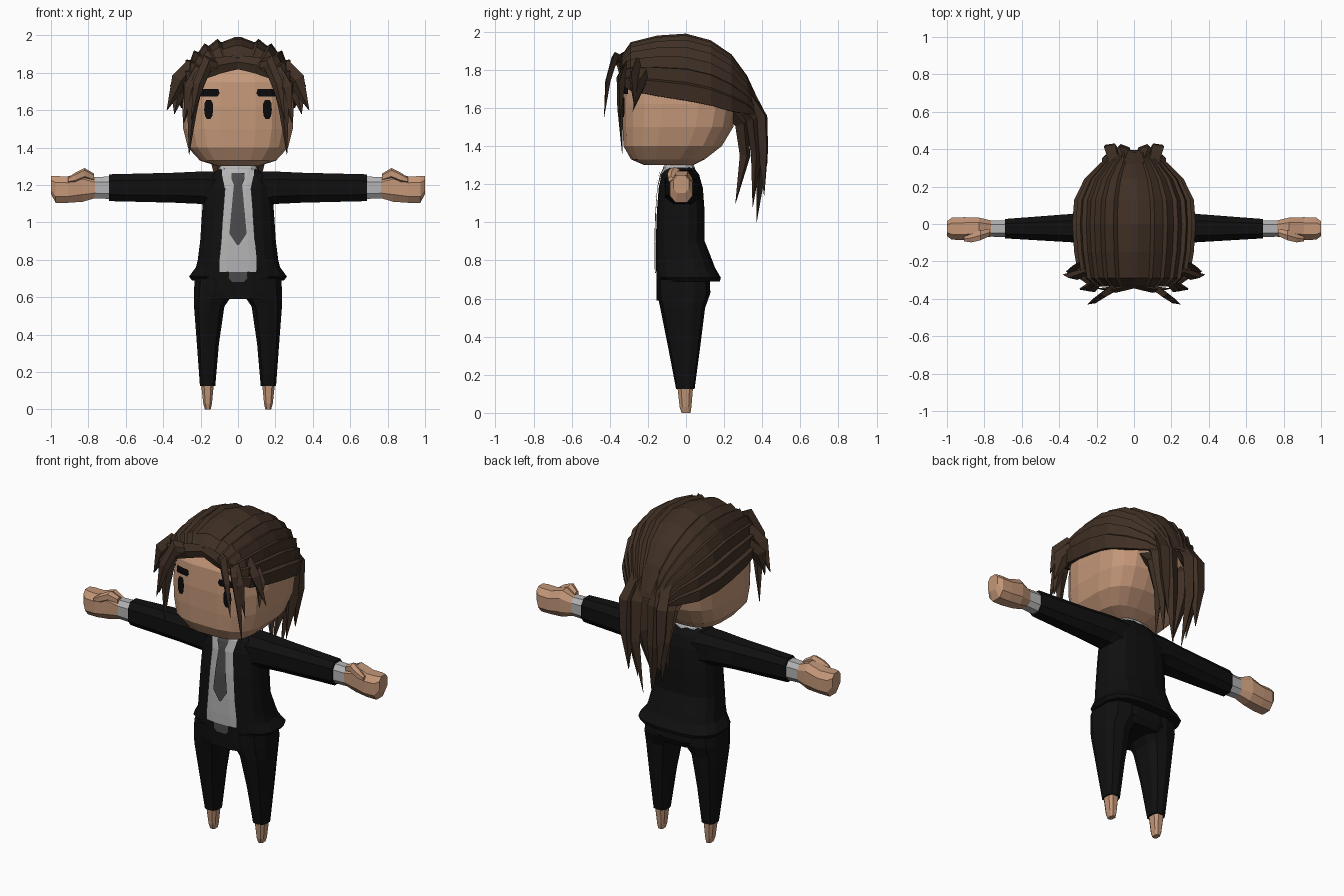
import bpy, bmesh, math
from mathutils import Vector
from mathutils.bvhtree import BVHTree

if "Cube" in bpy.data.objects:
    bpy.data.objects.remove(bpy.data.objects["Cube"])


def material(name, r, g, b):
    m = bpy.data.materials.new(name)
    m.use_nodes = True
    m.diffuse_color = (r, g, b, 1)
    bsdf = next(n for n in m.node_tree.nodes if n.type == 'BSDF_PRINCIPLED')
    bsdf.inputs["Base Color"].default_value = (r, g, b, 1)
    return m


SKIN = material("skin", .55, .31, .19)
HAIR = material("brown_hair", .05, .029, .018)
SUIT = material("black_suit", .005, .005, .005)
SHIRT = material("grey_white_shirt", .46, .46, .47)
TIE = material("dark_grey_tie", .07, .07, .072)
INK = material("black_features", .003, .003, .004)


def add_mesh(name, verts, faces, mat, recalc=True):
    bm = bmesh.new()
    vs = [bm.verts.new(v) for v in verts]
    for f in faces:
        bm.faces.new([vs[i] for i in f])
    if recalc:
        bmesh.ops.recalc_face_normals(bm, faces=bm.faces)
    me = bpy.data.meshes.new(name)
    bm.to_mesh(me)
    bm.free()
    me.materials.append(mat)
    ob = bpy.data.objects.new(name, me)
    bpy.context.collection.objects.link(ob)
    return ob


def loft(name, rings, mat):
    """Skin a list of equal rings and cap both ends."""
    n = len(rings[0])
    verts = [p for r in rings for p in r]
    faces = [(k * n + i, k * n + (i + 1) % n, (k + 1) * n + (i + 1) % n, (k + 1) * n + i)
             for k in range(len(rings) - 1) for i in range(n)]
    faces += [tuple(range(n)), tuple(range(len(verts) - n, len(verts)))]
    return add_mesh(name, verts, faces, mat)


def power(v, e):
    return math.copysign(abs(v) ** e, v)


def oval(n, e):
    """Unit rounded-box outline."""
    angles = [2 * math.pi * (i + .5) / n for i in range(n)]
    return [(power(math.cos(a), e), power(math.sin(a), e)) for a in angles]


def upright(name, rows, mat, n=16, e=.7):
    """Loft along z from rows of (z, x0, x1, front y, back y)."""
    rings = [[((x0 + x1) / 2 + u * (x1 - x0) / 2, (f + b) / 2 + v * (b - f) / 2, z)
              for u, v in oval(n, e)] for z, x0, x1, f, b in rows]
    return loft(name, rings, mat)


def sideways(name, s, rows, mat, n=8, e=.75):
    """Loft along x from rows of (x, y, z, half depth, half height)."""
    rings = [[(s * x, y + u * hy, z + v * hz) for u, v in oval(n, e)]
             for x, y, z, hy, hz in rows]
    return loft(name, rings, mat)


def decal(name, rows, targets, mat, lift=.008, cols=6):
    """Thin painted patch laid on the front; rows of (z, x0, x1), top first."""
    trees = []
    for ob in targets:
        me = ob.data
        trees.append(BVHTree.FromPolygons([v.co for v in me.vertices],
                                          [p.vertices[:] for p in me.polygons]))
    verts = []
    for z, x0, x1 in rows:
        for c in range(cols):
            x = x0 + (x1 - x0) * c / (cols - 1)
            hits = [t.ray_cast(Vector((x, -2, z)), Vector((0, 1, 0)))[0] for t in trees]
            y = min((h.y for h in hits if h), default=-.12)
            verts.append((x, y - lift, z))
    faces = [((r + 1) * cols + c, (r + 1) * cols + c + 1, r * cols + c + 1, r * cols + c)
             for r in range(len(rows) - 1) for c in range(cols - 1)]
    return add_mesh(name, verts, faces, mat, recalc=False)


def strand(name, s, points, width, thick, across):
    """Pointed lock of hair with a diamond section."""
    pts = [Vector((s * x, y, z)) for x, y, z in points]
    side = Vector((s * across[0], across[1], across[2])).normalized()
    rings = []
    for i, p in enumerate(pts):
        tangent = (pts[min(i + 1, len(pts) - 1)] - pts[max(i - 1, 0)]).normalized()
        a = (side - tangent * side.dot(tangent)).normalized()
        nrm = tangent.cross(a)
        k = (.75, 1, .8, .03)[i] if len(pts) == 4 else (.8, 1, .03)[i]
        rings.append([p + a * width * k, p + nrm * thick * k,
                      p - a * width * k, p - nrm * thick * k])
    return loft(name, rings, HAIR)


# Head
head = upright("head", [(z, -w, w, f, b) for z, w, f, b in (
    (1.30, .11, -.22, .04), (1.33, .205, -.29, .10), (1.40, .27, -.33, .19),
    (1.50, .295, -.335, .25), (1.62, .30, -.335, .275), (1.75, .285, -.325, .25),
    (1.88, .21, -.25, .15))], SKIN, n=20, e=.62)

# Jacket and hips
jacket = upright("jacket", [(z, -w, w, f, b) for z, w, f, b in (
    (.69, .25, -.14, .18), (.71, .265, -.155, .185), (.76, .228, -.16, .155),
    (.80, .218, -.16, .14), (.90, .205, -.16, .10), (1.05, .195, -.155, .10),
    (1.18, .185, -.145, .09), (1.25, .15, -.13, .07), (1.29, .10, -.11, .04))], SUIT)
hips = upright("hips", [(z, -w, w, -.157, b) for z, w, b in (
    (.59, .19, .11), (.63, .238, .13), (.76, .225, .12))], SUIT)

# Shirt collar
upright("collar", [(z, -w, w, f, b) for z, w, f, b in (
    (1.24, .125, -.125, .06), (1.29, .105, -.12, .045), (1.315, .085, -.10, .03))], SHIRT, n=10)

# Shirt front, tie and buckle
shirt = decal("shirt_front", [(z, -w, w) for z, w in (
    (1.285, .085), (1.25, .085), (1.18, .07), (1.05, .08), (.90, .09),
    (.80, .10), (.735, .10))], [jacket, hips], SHIRT)
decal("tie", [(z, -w, w) for z, w in (
    (1.265, .034), (1.235, .036), (1.20, .022), (1.05, .036), (.94, .046), (.88, .006))],
    [jacket, shirt], TIE)
decal("belt_buckle", [(z, -w, w) for z, w in (
    (.735, .05), (.70, .05), (.68, .03))], [jacket, hips], TIE)

for s, tag in ((1, "left"), (-1, "right")):
    # Trouser leg and foot
    upright(tag + "_trouser_leg", [(z, *sorted((s * a, s * b)), f, k) for z, a, b, f, k in (
        (.70, .01, .235, -.155, .125), (.62, .02, .24, -.15, .125),
        (.55, .07, .238, -.135, .10), (.35, .10, .222, -.095, .075),
        (.125, .12, .205, -.052, .045))], SUIT, n=10)
    upright(tag + "_foot", [(z, *sorted((s * a, s * b)), f, k) for z, a, b, f, k in (
        (.14, .127, .2, -.048, .04), (.03, .138, .187, -.035, .03),
        (0, .145, .178, -.025, .025))], SKIN, n=8)

    # Sleeve, cuff, hand and thumb
    sideways(tag + "_sleeve", s, (
        (.08, -.02, 1.17, .10, .11), (.20, -.02, 1.185, .095, .092),
        (.34, -.022, 1.185, .08, .085), (.69, -.025, 1.185, .055, .076)), SUIT)
    sideways(tag + "_shirt_cuff", s, (
        (.67, -.025, 1.185, .048, .064), (.78, -.025, 1.185, .045, .06)), SHIRT)
    sideways(tag + "_hand", s, (
        (.76, -.025, 1.185, .045, .058), (.83, -.02, 1.19, .058, .085),
        (.91, -.025, 1.175, .065, .075), (.975, -.025, 1.175, .062, .076),
        (1.0, -.025, 1.20, .042, .05)), SKIN)
    sideways(tag + "_thumb", s, (
        (.77, -.045, 1.24, .02, .02), (.82, -.06, 1.262, .03, .028),
        (.87, -.075, 1.24, .026, .026), (.91, -.08, 1.225, .014, .014)), SKIN, n=6)

    # Eye and brow
    decal(tag + "_eye", [(z, s * .157 - w, s * .157 + w) for z, w in (
        (1.655, .012), (1.635, .022), (1.60, .024), (1.57, .02), (1.552, .01))], [head], INK)
    brow = [(1.712, .105, .195), (1.69, .098, .20), (1.672, .11, .20)]
    decal(tag + "_brow", [(z, *sorted((s * a, s * b))) for z, a, b in brow], [head], INK)

    # Locks framing the face: (path, width, thickness)
    fringe = (
        (((.06, -.31, 1.83), (.16, -.375, 1.86), (.21, -.41, 1.74), (.25, -.43, 1.55)), .04, .018),
        (((.17, -.30, 1.85), (.215, -.345, 1.76), (.245, -.345, 1.60), (.262, -.335, 1.36)), .034, .02),
        (((.20, -.31, 1.82), (.25, -.34, 1.72), (.29, -.345, 1.53)), .042, .02),
        (((.24, -.25, 1.84), (.31, -.275, 1.76), (.38, -.27, 1.60)), .05, .025),
        (((.26, -.20, 1.78), (.32, -.24, 1.71), (.34, -.28, 1.58)), .05, .02))
    for i, (path, w, t) in enumerate(fringe):
        strand(f"{tag}_fringe_lock_{i + 1}", s, path, w, t, (1, -.3, .5))
    strand(tag + "_hairline_lock", s, ((-.02, -.325, 1.86), (.10, -.35, 1.84), (.20, -.345, 1.76)),
           .045, .018, (.3, 0, 1))

    # Ponytail
    tail = (
        ((.04, .30, 1.74), (.07, .385, 1.56), (.065, .40, 1.32), (.03, .37, 1.00)),
        ((.12, .24, 1.70), (.12, .35, 1.54), (.11, .37, 1.35), (.08, .35, 1.08)),
        ((.14, .18, 1.64), (.11, .29, 1.52), (.085, .31, 1.35), (.06, .26, 1.10)),
        ((.09, .29, 1.72), (.115, .395, 1.55), (.115, .405, 1.38), (.10, .41, 1.14)))
    for i, path in enumerate(tail):
        strand(f"{tag}_tail_lock_{i + 1}", s, path, .052, .036, (1, .25 * (i - 1), 0))

# Combed hair cap: ridged arches lofted front to back
stations = ((-.335, .235, 1.71, 1.88), (-.29, .30, 1.68, 1.945), (-.15, .325, 1.65, 1.98),
            (0, .335, 1.625, 1.99), (.13, .325, 1.60, 1.955), (.24, .27, 1.57, 1.88),
            (.32, .19, 1.56, 1.77), (.385, .11, 1.53, 1.63))
half = []
for k in range(7):
    half += [((k + .12) * 90 / 7, 1.0), ((k + .92) * 90 / 7, .94)]
profile = [(-a, f) for a, f in reversed(half)] + half
rings = []
for y, w, zb, zt in stations:
    outer, inner = [], []
    for deg, f in profile:
        a = math.radians(deg)
        x, h = power(math.sin(a), .8) * w * f, power(math.cos(a), .8) * (zt - zb) * f
        outer.append((x, y, zb + h))
        inner.append((x * .86, y + .01, zb + h * .66))
    rings.append(outer + inner[::-1])
loft("hair_cap", rings, HAIR)
